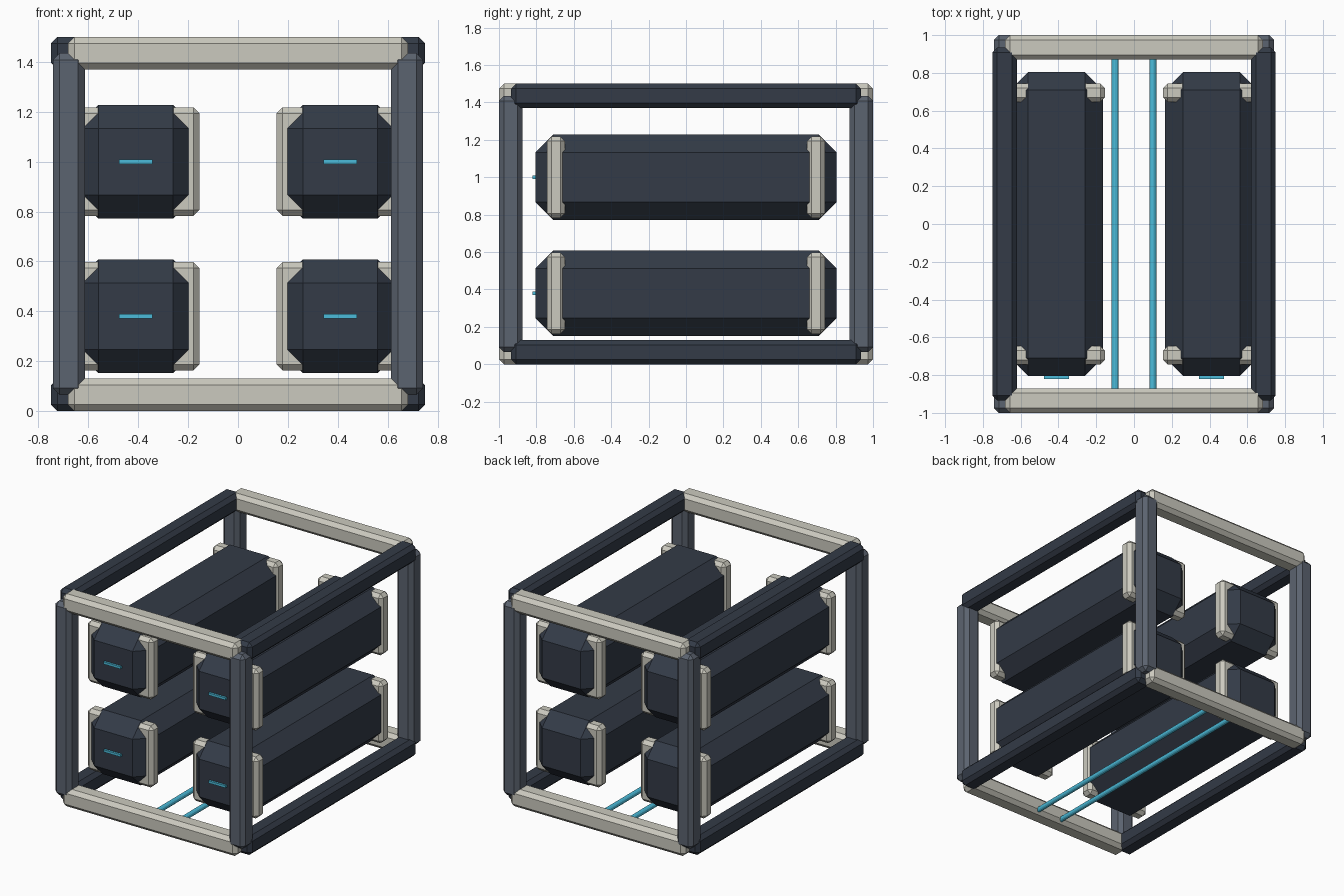
import bpy, bmesh
from mathutils import Matrix

if "Cube" in bpy.data.objects:
    bpy.data.objects.remove(bpy.data.objects["Cube"])


def material(name, rgb):
    m = bpy.data.materials.new(name)
    m.diffuse_color = (*rgb, 1)
    m.use_nodes = True
    m.node_tree.nodes["Principled BSDF"].inputs["Base Color"].default_value = m.diffuse_color
    return m


NAVY = material("navy", (0.033, 0.043, 0.063))
SLATE = material("slate", (0.105, 0.125, 0.16))
CREAM = material("cream", (0.60, 0.59, 0.52))
CYAN = material("cyan", (0.07, 0.50, 0.70))


def finish(name, bm, loc, mat):
    me = bpy.data.meshes.new(name)
    bm.to_mesh(me)
    bm.free()
    me.materials.append(mat)
    ob = bpy.data.objects.new(name, me)
    ob.location = loc
    bpy.context.collection.objects.link(ob)
    return ob


def box(name, loc, size, mat, chamfer=0.0):
    bm = bmesh.new()
    bmesh.ops.create_cube(bm, size=1)
    bmesh.ops.scale(bm, vec=size, verts=bm.verts)
    if chamfer:
        bmesh.ops.bevel(bm, geom=bm.edges[:], offset=chamfer, segments=1,
                        profile=0.5, affect='EDGES')
    return finish(name, bm, loc, mat)


def rod(name, loc, radius, length, mat):
    bm = bmesh.new()
    bmesh.ops.create_cone(bm, cap_ends=True, segments=12, radius1=radius,
                          radius2=radius, depth=length,
                          matrix=Matrix.Rotation(1.5707963, 4, 'X'))
    return finish(name, bm, loc, mat)


# Open frame: side rails, cross beams and corner posts
T = 0.13
for s in (-1, 1):
    for level, z in (("lower", T / 2), ("upper", 1.5 - T / 2)):
        box(f"{level}_side_rail", (s * 0.685, 0, z), (T, 1.87, T), NAVY, 0.026)
        box(f"{level}_cross_beam", (0, s * 0.935, z), (1.365, T, T), CREAM, 0.026)
    for t in (-1, 1):
        box("corner_post", (s * 0.678, t * 0.937, 0.75),
            (0.128, 0.128, 1.37), SLATE, 0.027)

# Four long canisters with end collars and a front indicator strip
for x in (-0.41, 0.41):
    for z in (0.38, 1.0):
        box("canister", (x, 0, z), (0.49, 1.61, 0.456), NAVY, 0.095)
        for s in (-1, 1):
            box("canister_collar", (x, s * 0.695, z), (0.512, 0.096, 0.434),
                CREAM, 0.024)
        box("indicator_strip", (x, -0.811, z), (0.134, 0.018, 0.017), CYAN)

# Twin pipes along the floor, running into the cross beams
for x in (-0.1, 0.1):
    rod("floor_pipe", (x, 0, 0.03), 0.018, 1.84, CYAN)
